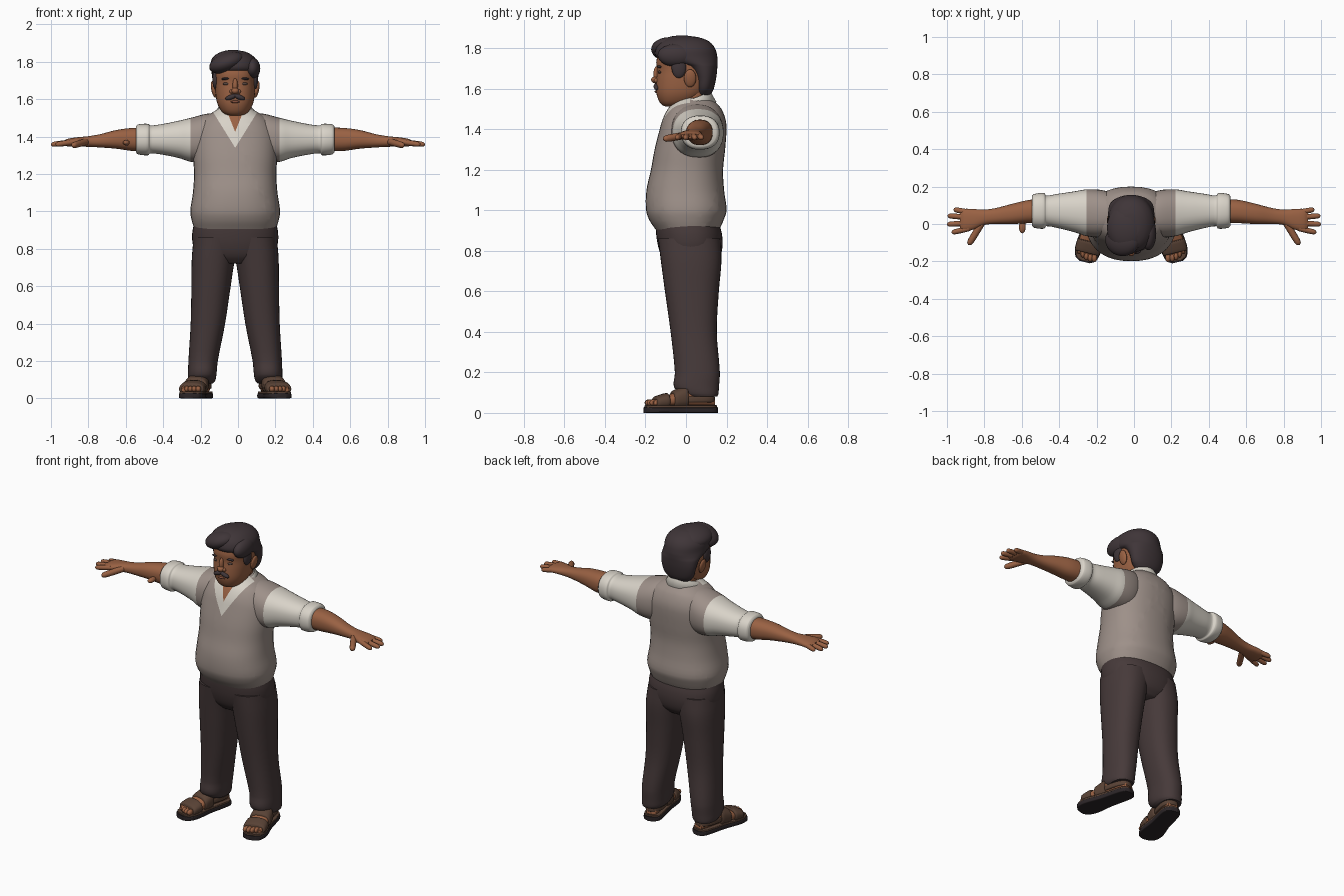
import bpy, bmesh, math
from mathutils import Matrix, Vector

cube = bpy.data.objects.get("Cube")
if cube:
    bpy.data.objects.remove(cube, do_unlink=True)

BODY_X = -0.015  # the body sits slightly to its right of the arm span


def material(name, *rgb):
    m = bpy.data.materials.new(name)
    m.use_nodes = True
    m.diffuse_color = (*rgb, 1)
    shader = next(n for n in m.node_tree.nodes if n.type == "BSDF_PRINCIPLED")
    shader.inputs["Base Color"].default_value = (*rgb, 1)
    shader.inputs["Roughness"].default_value = 0.8
    return m


skin = material("brown skin", .32, .12, .056)
hair_black = material("soft black hair", .05, .036, .04)
wool = material("grey wool", .34, .28, .25)
cotton = material("cream cotton", .69, .65, .58)
cloth = material("dark brown cloth", .062, .042, .042)
leather = material("brown leather", .1, .055, .036)
rubber = material("dark rubber", .025, .019, .021)
eye_dark = material("dark eye", .09, .055, .045)
lip_red = material("dull lip", .22, .075, .045)


def finish(name, bm, mats, mirror=False, shift=BODY_X, rule=None, sharp=50):
    """Turn a bmesh into a smooth shaded object."""
    bmesh.ops.recalc_face_normals(bm, faces=bm.faces)
    for f in bm.faces:
        f.smooth = True
        if rule:
            f.material_index = rule(f.calc_center_median())
    me = bpy.data.meshes.new(name)
    bm.to_mesh(me)
    bm.free()
    me.set_sharp_from_angle(angle=math.radians(sharp))
    for m in mats:
        me.materials.append(m)
    ob = bpy.data.objects.new(name, me)
    bpy.context.collection.objects.link(ob)
    ob.location.x = shift
    if mirror:
        ob.modifiers.new("mirror", "MIRROR").use_mirror_merge = False
    return ob


def smooth_rows(rows, steps):
    """Hermite interpolation of section rows along their first value."""
    def slope(i, k):
        a, b = rows[max(i - 1, 0)], rows[min(i + 1, len(rows) - 1)]
        return (b[k] - a[k]) / (b[0] - a[0])
    out = []
    for i in range(len(rows) - 1):
        p, q = rows[i], rows[i + 1]
        d = q[0] - p[0]
        for s in range(steps):
            u = s / steps
            w = u * u * (3 - 2 * u)
            row = [p[0] + d * u]
            for k in range(1, len(p)):
                bend = slope(i, k) * (u - 2 * u * u + u ** 3) + slope(i + 1, k) * (u ** 3 - u * u)
                row.append(p[k] * (1 - w) + q[k] * w + d * bend)
            out.append(row)
    return out + [list(rows[-1])]


def loft(axis, rows, power=2.3, steps=4, seg=36):
    """Skin rounded sections; a row is (position, a min, a max, b min, b max)."""
    bm = bmesh.new()
    rings = []
    for t, a0, a1, b0, b1 in smooth_rows(rows, steps):
        ring = []
        for i in range(seg):
            c, s = math.cos(math.tau * i / seg), math.sin(math.tau * i / seg)
            a = (a0 + a1) / 2 + (a1 - a0) / 2 * math.copysign(abs(c) ** (2 / power), c)
            b = (b0 + b1) / 2 + (b1 - b0) / 2 * math.copysign(abs(s) ** (2 / power), s)
            ring.append(bm.verts.new({"x": (t, a, b), "y": (a, t, b), "z": (a, b, t)}[axis]))
        rings.append(ring)
    for r, q in zip(rings, rings[1:]):
        for i in range(seg):
            j = (i + 1) % seg
            bm.faces.new((r[i], r[j], q[j], q[i]))
    bm.faces.new(rings[0])
    bm.faces.new(rings[-1])
    return bm


def sym(rows):
    """Expand (position, half width, b min, b max) rows."""
    return [(t, -h, h, a, b) for t, h, a, b in rows]


def blob(name, centre, radii, mat, tilt=0, axis="Y", **kw):
    bm = bmesh.new()
    bmesh.ops.create_uvsphere(bm, u_segments=24, v_segments=16, radius=1)
    bm.transform(Matrix.Translation(centre) @ Matrix.Rotation(tilt, 4, axis)
                 @ Matrix.Diagonal((*radii, 1)))
    return finish(name, bm, [mat], **kw)


# Vest body, with the shirt and throat showing in the V neck
bm = loft("z", sym([(.905, .218, -.15, .165), (.95, .232, -.18, .185), (1, .24, -.197, .2),
                    (1.1, .226, -.195, .188), (1.2, .22, -.173, .183), (1.3, .225, -.155, .193),
                    (1.4, .222, -.13, .2), (1.45, .205, -.115, .195), (1.5, .17, -.09, .175),
                    (1.53, .12, -.065, .15), (1.56, .07, -.04, .12)]))
V_LOW, V_SLOPE, THROAT_LOW, THROAT_SLOPE = 1.34, .62, 1.425, .4
for low, k in ((V_LOW, V_SLOPE), (THROAT_LOW, THROAT_SLOPE)):
    for side in (-1, 1):
        bmesh.ops.bisect_plane(bm, geom=bm.verts[:] + bm.edges[:] + bm.faces[:],
                               plane_co=(0, 0, low), plane_no=(side, 0, -k))


def neckline(c):
    if c.y > .02:
        return 0
    if abs(c.x) < (c.z - THROAT_LOW) * THROAT_SLOPE:
        return 2
    return int(abs(c.x) < (c.z - V_LOW) * V_SLOPE)


finish("vest", bm, [wool, cotton, skin], rule=neckline)

# Shoulders and rolled sleeves
ARMHOLE = .238
bm = loft("x", [(.06, -.04, .15, 1.3, 1.525), (.15, -.07, .18, 1.26, 1.522),
                (ARMHOLE, -.065, .185, 1.265, 1.5), (.3, -.045, .175, 1.285, 1.485),
                (.4, -.02, .16, 1.305, 1.465), (.455, -.012, .152, 1.31, 1.46),
                (.465, -.025, .165, 1.3, 1.468), (.52, -.02, .16, 1.305, 1.465),
                (.53, -.01, .15, 1.315, 1.455)])
finish("sleeves", bm, [wool, cotton], mirror=True, rule=lambda c: int(c.x > ARMHOLE))

# Shirt collar: a folded band open at the front
bm = bmesh.new()
N, GAP = 40, .22
strip = []
for i in range(N + 1):
    t = GAP + (math.tau - 2 * GAP) * i / N
    s, c = math.sin(t), math.cos(t)
    back = (1 - c) / 2
    strip.append([bm.verts.new(p) for p in (
        (.082 * s, .03 - .085 * c, 1.47 + .08 * back),
        (.09 * s, .03 - .092 * c, 1.515 + .07 * back),
        (.12 * s + .02 * math.copysign(1 - back, s), .02 - .13 * c, 1.435 + .1 * math.sqrt(back)))])
for p, q in zip(strip, strip[1:]):
    for k in range(2):
        bm.faces.new((p[k], q[k], q[k + 1], p[k + 1]))
collar = finish("collar", bm, [cotton])
collar.modifiers.new("thickness", "SOLIDIFY").thickness = .012

# Trousers
finish("trouser_seat", loft("z", sym([(.72, .12, -.08, .13), (.76, .2, -.115, .165),
                                      (.82, .226, -.137, .18), (.88, .23, -.147, .178),
                                      (.93, .222, -.15, .165)])), [cloth])
finish("trouser_legs", loft("z", [
    (.08, .12, .243, 0, .155), (.095, .107, .25, -.03, .16), (.13, .1, .252, -.06, .163),
    (.2, .093, .25, -.055, .167), (.4, .054, .238, -.076, .152), (.6, .024, .234, -.104, .162),
    (.75, 0, .232, -.124, .175), (.86, -.03, .222, -.138, .17)]), [cloth], mirror=True)

# Sandals and feet, built along y and then turned outward
TURN = Matrix.Translation((.204, -.024, 0)) @ Matrix.Rotation(.24, 4, "Z")


def foot_part(name, rows, mat, power=2.5, axis="y"):
    bm = loft(axis, sym(rows), power)
    bm.transform(TURN)
    finish(name, bm, [mat], mirror=True)


outline = [(-.185, .028), (-.168, .055), (-.11, .07), (0, .058), (.12, .056), (.165, .046), (.182, .02)]
foot_part("soles", [(y, h, 0, .028) for y, h in outline], rubber, 7)
foot_part("footbeds", [(y * .97, h * .95, .02, .038) for y, h in outline], leather, 7)
foot_part("feet", [(-.15, .05, .03, .06), (-.1, .06, .03, .075), (-.04, .055, .03, .098),
                   (.04, .048, .03, .13), (.12, .046, .03, .12), (.165, .03, .03, .07)], skin)
foot_part("toe_straps", [(-.135, .062, .025, .076), (-.13, .067, .02, .082),
                         (-.075, .067, .02, .098), (-.07, .062, .025, .092)], leather)
foot_part("instep_straps", [(-.045, .058, .025, .104), (-.04, .063, .02, .11),
                            (.02, .06, .02, .134), (.025, .055, .025, .128)], leather)
foot_part("heel_straps", [(.052, .05, -.02, .166), (.056, .054, -.02, .17),
                          (.078, .054, -.02, .17), (.082, .05, -.02, .166)], leather, axis="z")
for i in range(5):
    at = TURN @ Vector((-.044 + .022 * i, -.15 + .006 * i * (i - 2) * .5, .05))
    blob("toes_%d" % (i + 1), at, (.015 - .001 * i, .024, .017), skin, mirror=True)

# Forearms, palms and fingers
finish("forearms", loft("x", [
    (.42, .005, .13, 1.325, 1.445), (.55, .005, .13, 1.322, 1.447), (.65, 0, .108, 1.335, 1.435),
    (.74, 0, .085, 1.342, 1.412), (.8, -.005, .077, 1.345, 1.402), (.86, -.03, .08, 1.347, 1.396),
    (.91, -.038, .08, 1.347, 1.388), (.93, -.025, .065, 1.355, 1.378)]), [skin], mirror=True, shift=0)


def finger(name, base, tip, r):
    direction = tip - base
    n = direction.length
    rows = [(-.01, r, -r, r), (n * .5, r, -r, r), (n - r, r * .9, -r * .9, r * .9),
            (n - r * .3, r * .6, -r * .6, r * .6), (n, r * .15, -r * .15, r * .15)]
    bm = loft("z", sym(rows), 2, 3, 12)
    bm.transform(Matrix.Translation(base) @ direction.to_track_quat("Z", "Y").to_matrix().to_4x4())
    finish(name, bm, [skin], mirror=True, shift=0)


for name, y, spread, reach in (("index", -.026, -.02, .975), ("middle", .005, -.007, 1),
                               ("ring", .036, .008, .997), ("little", .064, .014, .965)):
    finger(name + "_fingers", Vector((.89, y, 1.37)), Vector((reach, y + spread, 1.357)), .0145)
finger("thumbs", Vector((.82, -.005, 1.37)), Vector((.885, -.112, 1.352)), .018)
blob("elbow_nub", (-.597, -.015, 1.367), (.018, .035, .015), skin, shift=0)

# Neck, head and ears
finish("neck", loft("z", sym([(1.47, .08, -.055, .11), (1.55, .078, -.055, .11),
                              (1.63, .08, -.05, .115)])), [skin])
finish("head", loft("z", sym([(1.512, .025, -.1, -.03), (1.52, .055, -.118, .01),
                              (1.545, .08, -.136, .06), (1.585, .098, -.147, .1),
                              (1.64, .106, -.147, .12), (1.69, .108, -.143, .13),
                              (1.74, .108, -.146, .13), (1.8, .09, -.12, .1),
                              (1.83, .04, -.06, .05)])), [skin])
blob("ears", (.115, .02, 1.652), (.013, .03, .045), skin, tilt=.2, mirror=True)

# Face
blob("nose_bridge", (0, -.143, 1.672), (.014, .018, .04), skin)
blob("nose_tip", (0, -.151, 1.644), (.02, .021, .017), skin)
blob("nostrils", (.018, -.144, 1.641), (.012, .014, .012), skin, mirror=True)
blob("eyes", (.046, -.129, 1.682), (.02, .01, .008), eye_dark, mirror=True)
blob("brows", (.047, -.13, 1.71), (.028, .012, .007), hair_black, tilt=.1, mirror=True)
blob("moustache", (.022, -.146, 1.611), (.033, .014, .013), hair_black, tilt=.35, mirror=True)
blob("lower_lip", (0, -.146, 1.586), (.024, .009, .007), lip_red)

# Hair: cap, swept fringe, side lock and sideburns
finish("hair_cap", loft("z", sym([
    (1.57, .07, .05, .122), (1.6, .098, .045, .137), (1.66, .115, .035, .15),
    (1.71, .122, -.01, .155), (1.73, .125, -.08, .156), (1.755, .126, -.145, .155),
    (1.8, .12, -.148, .143), (1.835, .09, -.12, .112), (1.855, .05, -.07, .06),
    (1.86, .015, -.03, .02)]), 2.1), [hair_black], sharp=80)
blob("hair_fringe", (-.045, -.085, 1.795), (.098, .087, .052), hair_black, tilt=-.35)
blob("hair_crown", (-.025, -.02, 1.805), (.105, .13, .058), hair_black, tilt=-.1)
blob("hair_side_lock", (.092, -.05, 1.765), (.042, .09, .056), hair_black)
blob("sideburns", (.106, -.035, 1.705), (.016, .036, .052), hair_black, mirror=True)
